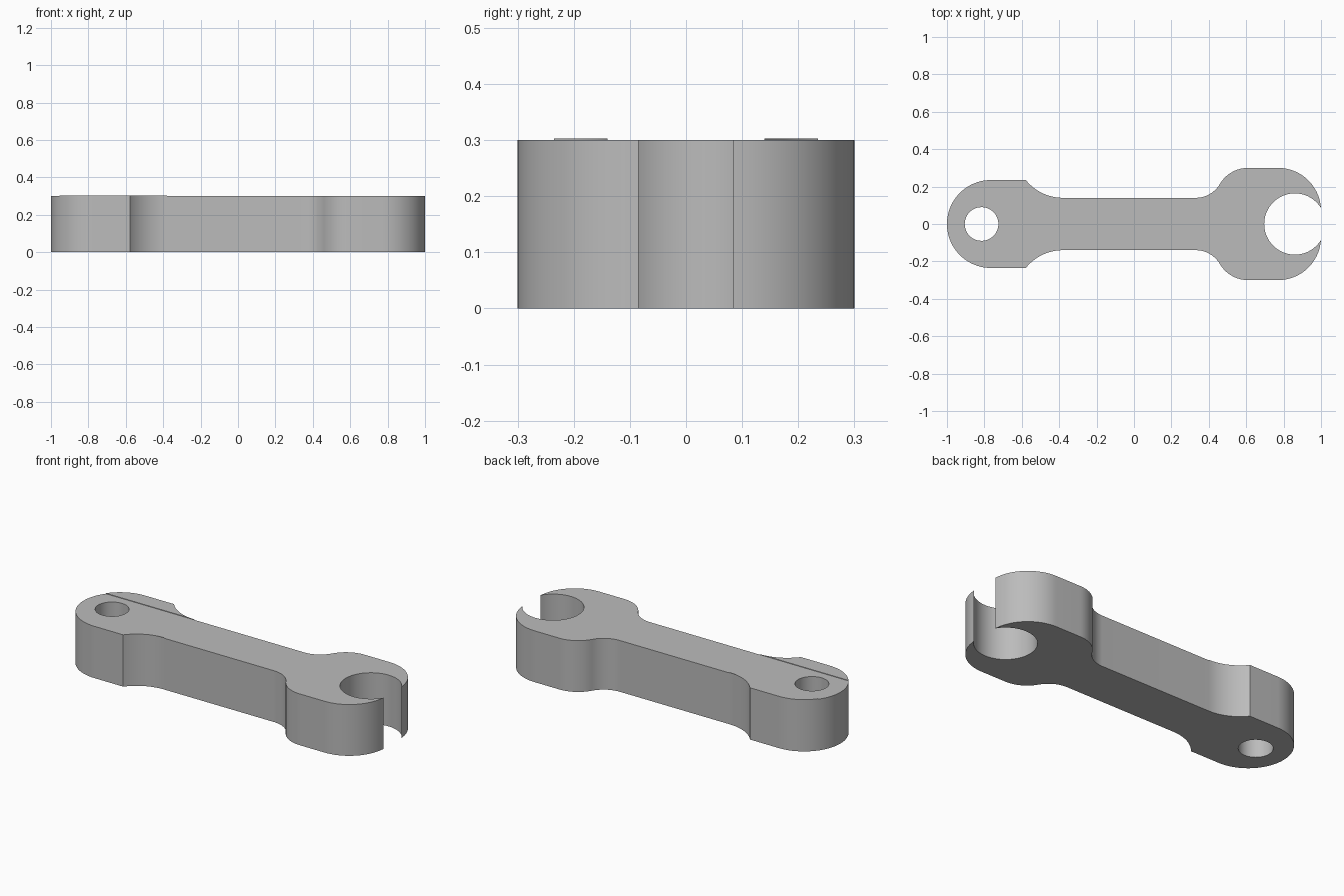
import bpy
import bmesh
from math import sin, cos, pi, radians, atan2, hypot, acos

if "Cube" in bpy.data.objects:
    bpy.data.objects.remove(bpy.data.objects["Cube"])

HEIGHT = 0.30
RIDGE = 0.003
SHAFT = 0.14       # half width of the handle
EYE_X, EYE_R = -0.765, 0.235

steel = bpy.data.materials.new("grey steel")
steel.diffuse_color = (0.5, 0.5, 0.5, 1)
steel.use_nodes = True
steel.node_tree.nodes["Principled BSDF"].inputs["Base Color"].default_value = steel.diffuse_color


def arc(cx, cy, r, a0, a1, n=20):
    """Points on a circular arc, angles in degrees, both ends included."""
    return [(cx + r * cos(radians(a0 + (a1 - a0) * i / n)),
             cy + r * sin(radians(a0 + (a1 - a0) * i / n))) for i in range(n + 1)]


def extrude_outline(name, loops, z0, z1):
    """Solid made from closed 2D loops; inner loops become holes."""
    curve = bpy.data.curves.new(name, 'CURVE')
    curve.dimensions = '2D'
    curve.fill_mode = 'BOTH'
    curve.extrude = (z1 - z0) / 2
    for pts in loops:
        spline = curve.splines.new('POLY')
        spline.points.add(len(pts) - 1)
        for p, (x, y) in zip(spline.points, pts):
            p.co = (x, y, 0, 1)
        spline.use_cyclic_u = True
    temp = bpy.data.objects.new(name + " helper", curve)
    bpy.context.collection.objects.link(temp)
    mesh = bpy.data.meshes.new_from_object(
        temp.evaluated_get(bpy.context.evaluated_depsgraph_get()))
    bpy.data.objects.remove(temp)

    bm = bmesh.new()
    bm.from_mesh(mesh)
    bmesh.ops.remove_doubles(bm, verts=bm.verts, dist=1e-5)
    bmesh.ops.translate(bm, verts=bm.verts, vec=(0, 0, (z0 + z1) / 2))
    bmesh.ops.recalc_face_normals(bm, faces=bm.faces)
    bm.to_mesh(mesh)
    bm.free()

    mesh.materials.clear()
    mesh.materials.append(steel)
    ob = bpy.data.objects.new(name, mesh)
    bpy.context.collection.objects.link(ob)
    bpy.ops.object.select_all(action='DESELECT')
    ob.select_set(True)
    bpy.context.view_layer.objects.active = ob
    bpy.ops.object.shade_smooth_by_angle(angle=radians(30))
    return ob


# upper half of the outline, from the jaw tip round to the closed end
tip_x, tip_y = 1.0, 0.085
jaw_x = 0.86
jaw_r = hypot(tip_x - jaw_x, tip_y)
jaw_a = atan2(tip_y, tip_x - jaw_x) * 180 / pi

jaw_back = arc(0.77, 0.07, 0.23, 4, 90)
jaw_back[0] = (tip_x, tip_y)
bend = 59.5                                       # sweep of the S-shaped neck
neck = (arc(0.61, 0.125, 0.175, 90, 90 + bend)
        + arc(0.33, SHAFT + 0.15, 0.15, -90 + bend, -90)[1:])
fr = 0.2546                                       # fillet at the closed end
fillet_sweep = acos((fr - (EYE_R - SHAFT)) / fr) * 180 / pi
fillet = arc(-0.38, SHAFT + fr, fr, -90, -90 - fillet_sweep)
eye_end = arc(EYE_X, 0, EYE_R, 90, 180, 28)
upper = jaw_back + neck + fillet + eye_end

# wrench body with open jaw and round eye
lower = [(x, -y) for x, y in reversed(upper[:-1])]
jaw = arc(jaw_x, 0, jaw_r, 360 - jaw_a, jaw_a, 56)[1:-1]
eye = arc(-0.815, 0, 0.09, 0, 360, 48)[:-1]
extrude_outline("wrench_body", [upper + lower + jaw, eye], 0, HEIGHT)

# slightly raised pads on both sides of the closed end
pad = fillet + [p for p in eye_end if p[1] > SHAFT + 0.002]
pad.append((EYE_X - (EYE_R ** 2 - SHAFT ** 2) ** 0.5, SHAFT))
for side, s in (("back", 1), ("front", -1)):
    extrude_outline(side + "_raised_pad", [[(x, s * y) for x, y in pad]],
                    HEIGHT, HEIGHT + RIDGE)
